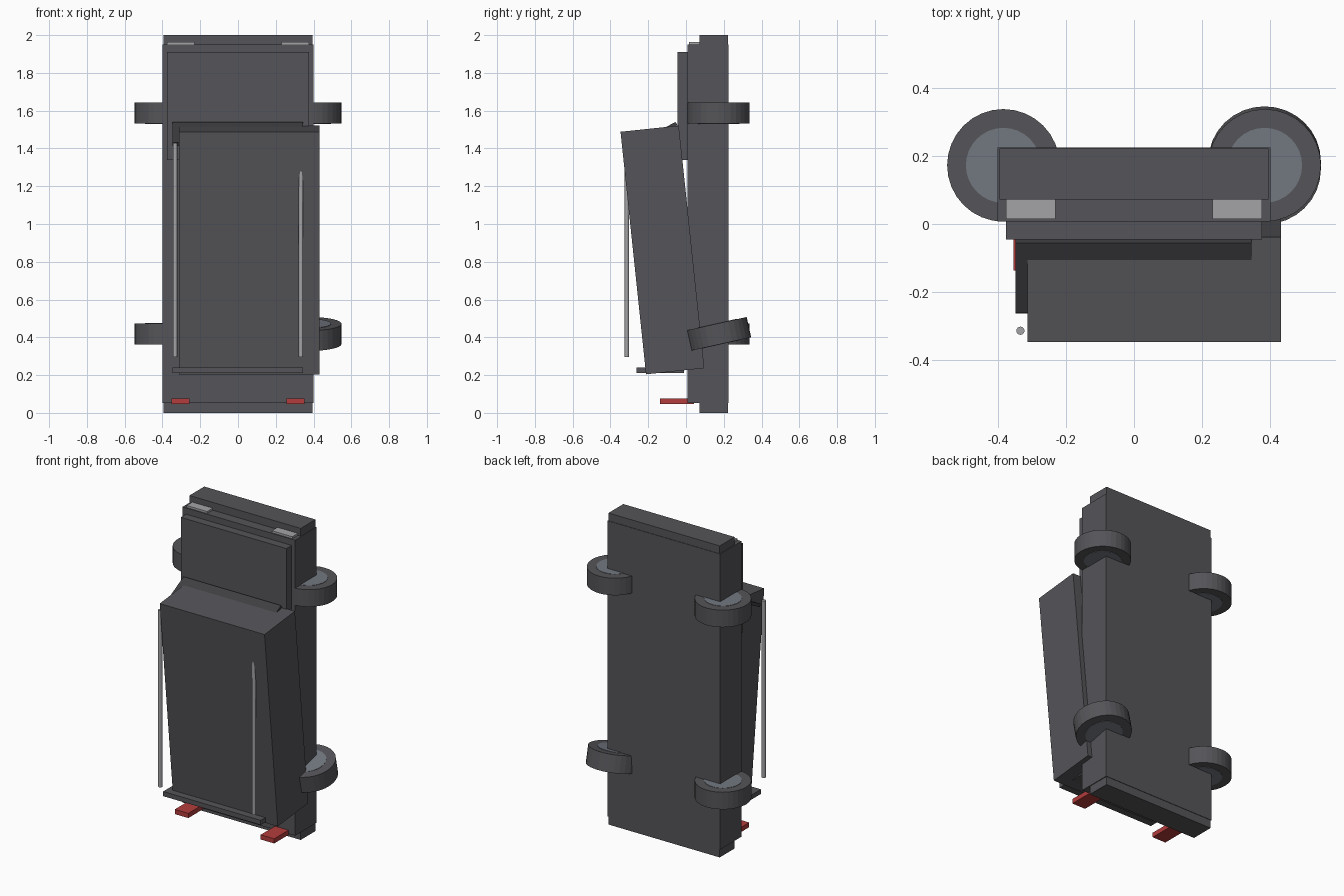
import bpy
import math

cube = bpy.data.objects.get("Cube")
if cube:
    bpy.data.objects.remove(cube, do_unlink=True)


def material(name, color):
    m = bpy.data.materials.new(name)
    m.use_nodes = True
    m.diffuse_color = (*color, 1)
    m.node_tree.nodes["Principled BSDF"].inputs["Base Color"].default_value = (*color, 1)
    return m


grey = material("dark grey", (0.09, 0.09, 0.1))
glass = material("dark glass", (0.05, 0.05, 0.056))
hub_grey = material("hub grey", (0.17, 0.19, 0.22))
silver = material("light grey", (0.37, 0.37, 0.39))
red = material("red", (0.45, 0.045, 0.045))


def finish(name, mat):
    ob = bpy.context.object
    ob.name = name
    ob.data.materials.append(mat)
    return ob


def box(name, mat, x, y, z, tilt=0):
    """Box from (min, max) ranges, tilted about x around its centre."""
    ranges = (x, y, z)
    bpy.ops.mesh.primitive_cube_add(size=1, location=[(a + b) / 2 for a, b in ranges])
    ob = finish(name, mat)
    for v in ob.data.vertices:
        v.co = [c * (b - a) for c, (a, b) in zip(v.co, ranges)]
    ob.rotation_euler.x = math.radians(tilt)
    return ob


def cylinder(name, mat, radius, depth, loc, tilt=0, sides=32):
    bpy.ops.mesh.primitive_cylinder_add(vertices=sides, radius=radius, depth=depth,
                                        location=loc, rotation=(math.radians(tilt), 0, 0))
    return finish(name, mat)


# Body and bumpers
box("body", grey, (-0.4, 0.4), (0.008, 0.225), (0.053, 1.95))
box("front_bumper", grey, (-0.395, 0.395), (0.072, 0.222), (1.94, 2.0))
box("rear_bumper", grey, (-0.395, 0.395), (0.072, 0.222), (0, 0.06))
box("hood", grey, (-0.375, 0.375), (-0.045, 0.015), (1.34, 1.91))

# Cabin, leaning away from the body
box("cabin", grey, (-0.313, 0.431), (-0.28, 0.03), (0.217, 1.508), 6)
box("windshield", glass, (-0.348, 0.345), (-0.27, -0.037), (1.467, 1.487), 28)
box("rear_window", grey, (-0.348, 0.345), (-0.262, -0.01), (0.21, 0.24))

# Paired lights and roof rails
for side, s in (("left", 1), ("right", -1)):
    box(side + "_headlight", silver, sorted((s * 0.23, s * 0.375)), (0.015, 0.072), (1.94, 1.963))
    box(side + "_tail_light", red, sorted((s * 0.257, s * 0.353)), (-0.137, 0.042), (0.046, 0.076))
    cylinder(side + "_roof_rail", silver, 0.012, 1.135, (s * 0.333, -0.313, 0.8625), sides=16)

# Wheels, with the rear left one askew
for end, z in (("front", 1.587), ("rear", 0.418)):
    for side, s in (("left", 1), ("right", -1)):
        tilt = 12.5 if (end, side) == ("rear", "left") else 0
        loc = (s * 0.383, 0.172, z)
        cylinder(f"{end}_{side}_tire", grey, 0.165, 0.11, loc, tilt)
        cylinder(f"{end}_{side}_hub", hub_grey, 0.11, 0.114, loc, tilt)
